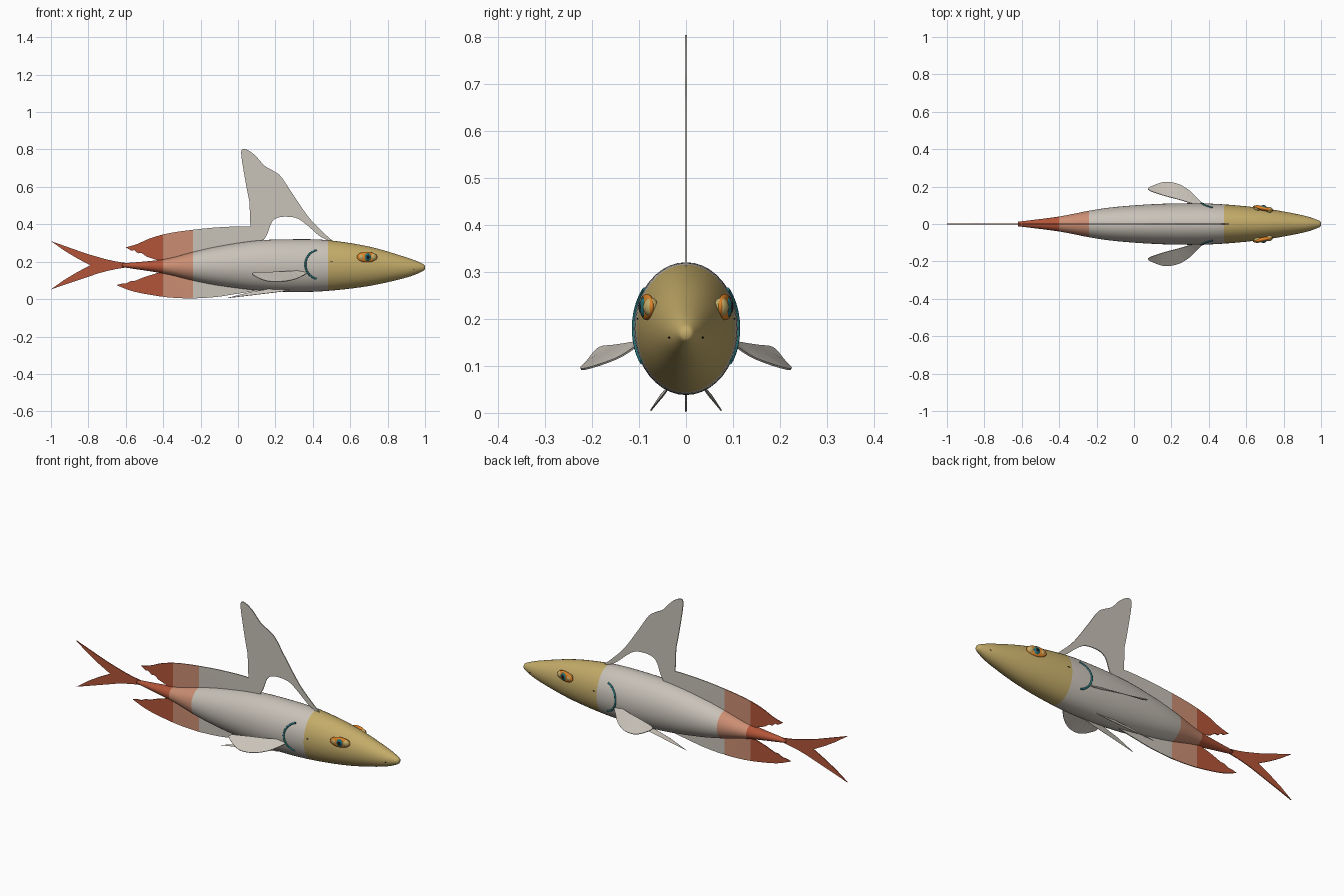
import bpy, bmesh, math
from mathutils import Vector

cube = bpy.data.objects.get("Cube")
if cube:
    bpy.data.objects.remove(cube, do_unlink=True)


def material(name, rgb):
    m = bpy.data.materials.new(name)
    m.use_nodes = True
    m.diffuse_color = (*rgb, 1)
    m.node_tree.nodes["Principled BSDF"].inputs["Base Color"].default_value = (*rgb, 1)
    return m


yellow = material("ochre_yellow", (0.55, 0.41, 0.14))
white = material("pale_grey", (0.58, 0.54, 0.48))
salmon = material("salmon", (0.60, 0.27, 0.17))
red = material("brick_red", (0.45, 0.09, 0.04))
orange = material("orange", (0.75, 0.23, 0.02))
teal = material("dark_teal", (0.02, 0.16, 0.18))
black = material("black", (0.01, 0.01, 0.01))

BANDS = (yellow, white, salmon, red)
CUTS = (0.48, -0.24, -0.40)


def smooth_points(points, steps=5, closed=False):
    """Catmull-Rom curve through the points."""
    pts = [Vector(p) for p in points]
    n, out = len(pts), []
    for i in range(n if closed else n - 1):
        if closed:
            a, b, c, d = (pts[(i + k) % n] for k in (-1, 0, 1, 2))
        else:
            a, b, c, d = pts[max(i - 1, 0)], pts[i], pts[i + 1], pts[min(i + 2, n - 1)]
        for s in range(steps):
            t = s / steps
            out.append(b + ((c - a) * t + (2 * a - 5 * b + 4 * c - d) * t * t
                            + (3 * b - a - 3 * c + d) * t ** 3) / 2)
    return out if closed else out + [pts[-1]]


def finish(name, bm, mats, smooth=True):
    mesh = bpy.data.meshes.new(name)
    bm.normal_update()
    bm.to_mesh(mesh)
    bm.free()
    for m in mats:
        mesh.materials.append(m)
    for p in mesh.polygons:
        p.use_smooth = smooth
    ob = bpy.data.objects.new(name, mesh)
    bpy.context.collection.objects.link(ob)
    return ob


def paint_bands(bm, first=0):
    """Colour faces by their place along the body."""
    for f in bm.faces:
        x = f.calc_center_median().x
        f.material_index = max(first, sum(x < c for c in CUTS))


# Body: elliptical rings along a smooth profile (x, top, bottom, half width)
profile = smooth_points_4 = [
    (1.0, 0.176, 0.162, 0.007), (0.985, 0.19, 0.148, 0.02), (0.9, 0.223, 0.115, 0.047),
    (0.7, 0.281, 0.07, 0.083), (0.48, 0.315, 0.044, 0.105), (0.3, 0.32, 0.038, 0.111),
    (0.1, 0.313, 0.047, 0.106), (-0.1, 0.283, 0.072, 0.091), (-0.24, 0.252, 0.099, 0.071),
    (-0.40, 0.212, 0.137, 0.04), (-0.62, 0.191, 0.171, 0.012)]
stations = smooth_points(profile)
SIDES = 40


def surface(x, z, side):
    """Point on the body side at a given x and z."""
    for a, b in zip(stations, stations[1:]):
        if b[0] <= x <= a[0]:
            s = a.lerp(b, (a[0] - x) / (a[0] - b[0]))
            mid, h = (s[1] + s[2]) / 2, (s[1] - s[2]) / 2
            return Vector((x, side * s[3] * math.sqrt(max(0, 1 - ((z - mid) / h) ** 2)), z))


bm = bmesh.new()
rings = []
for x, top, low, w in stations:
    rings.append([bm.verts.new((x, w * math.sin(k * math.tau / SIDES),
                                (top + low) / 2 + (top - low) / 2 * math.cos(k * math.tau / SIDES)))
                  for k in range(SIDES)])
for r, q in zip(rings, rings[1:]):
    for k in range(SIDES):
        j = (k + 1) % SIDES
        bm.faces.new((r[k], r[j], q[j], q[k]))
bm.faces.new(rings[0])
bm.faces.new(rings[-1])
bmesh.ops.recalc_face_normals(bm, faces=bm.faces)
paint_bands(bm)
finish("body", bm, BANDS)


# Fins: thin sheets cut at the colour boundaries
def fin(name, outline, first=1, thickness=0.005):
    bm = bmesh.new()
    face = bm.faces.new([bm.verts.new(p) for p in outline])
    bmesh.ops.triangulate(bm, faces=[face])
    for c in CUTS:
        bmesh.ops.bisect_plane(bm, geom=bm.verts[:] + bm.edges[:] + bm.faces[:],
                               plane_co=(c, 0, 0), plane_no=(1, 0, 0))
    paint_bands(bm, first)
    ob = finish(name, bm, BANDS, smooth=False)
    solid = ob.modifiers.new("thickness", "SOLIDIFY")
    solid.thickness = thickness
    solid.offset = 0
    return ob


def upright(points):
    return [(x, 0, z) for x, z in points]


sail = [(0.51, 0.305), (0.46, 0.352), (0.38, 0.435), (0.29, 0.565), (0.23, 0.655), (0.19, 0.685),
        (0.14, 0.715), (0.09, 0.77), (0.045, 0.80), (0.02, 0.797), (0.02, 0.75), (0.045, 0.6),
        (0.075, 0.45), (0.08, 0.39), (0.07, 0.3), (0.12, 0.3), (0.155, 0.345), (0.18, 0.41),
        (0.215, 0.436), (0.27, 0.44), (0.32, 0.43), (0.37, 0.395), (0.44, 0.335)]
fin("dorsal_sail", smooth_points(upright(sail), 4, True))

rear_top = [(0.14, 0.30), (0.13, 0.36), (0.07, 0.388), (-0.1, 0.384), (-0.22, 0.373), (-0.33, 0.359),
            (-0.41, 0.343), (-0.48, 0.321), (-0.54, 0.294), (-0.6, 0.277)]
rear_top_end = [(-0.57, 0.259), (-0.555, 0.262), (-0.535, 0.245), (-0.515, 0.246),
                (-0.49, 0.228), (-0.38, 0.19), (-0.24, 0.2), (0, 0.25)]
fin("rear_dorsal_fin", smooth_points(upright(rear_top)) + upright(rear_top_end))

anal = [(0.16, 0.06), (0.08, 0.043), (-0.02, 0.026), (-0.12, 0.011), (-0.24, 0.004),
        (-0.36, 0.008), (-0.47, 0.023), (-0.57, 0.044), (-0.65, 0.075)]
anal_end = [(-0.62, 0.083), (-0.6, 0.083), (-0.57, 0.098), (-0.55, 0.098),
            (-0.5, 0.118), (-0.38, 0.155), (-0.24, 0.15), (0, 0.09)]
fin("anal_fin", smooth_points(upright(anal)) + upright(anal_end))

upper = [(-0.58, 0.19), (-0.68, 0.207), (-0.79, 0.237), (-0.9, 0.272), (-1.0, 0.31)]
inner = [(-0.93, 0.26), (-0.86, 0.218), (-0.79, 0.181)]
half = smooth_points(upright(upper)) + upright(inner)
lower = [(x, y, 0.362 - z) for x, y, z in reversed(half[:-1])]
fin("tail_fin", [tuple(p) for p in half] + lower)

# Paired fins, gill lines, eyes and nostrils
pectoral = [(0.38, 0.095, 0.15), (0.34, 0.135, 0.122), (0.3, 0.175, 0.105), (0.24, 0.212, 0.094),
            (0.17, 0.224, 0.094), (0.115, 0.21, 0.11), (0.075, 0.185, 0.138),
            (0.15, 0.155, 0.143), (0.25, 0.128, 0.147), (0.34, 0.1, 0.152)]
pelvic = [(0.33, 0.036, 0.054), (0.2, 0.049, 0.036), (-0.06, 0.075, 0.005),
          (0.06, 0.055, 0.036), (0.18, 0.038, 0.056)]


def ball(name, centre, radii, mat, turn=0):
    bpy.ops.mesh.primitive_uv_sphere_add(segments=24, ring_count=14, radius=1, location=centre)
    ob = bpy.context.object
    ob.name = name
    ob.scale = radii
    ob.rotation_euler.z = turn
    ob.data.materials.append(mat)
    bpy.ops.object.shade_smooth()


for side, tag in ((1, "left"), (-1, "right")):
    fin(tag + "_pectoral_fin", [(x, side * y, z) for x, y, z in smooth_points(pectoral, 4, True)],
        thickness=0.004)
    fin(tag + "_pelvic_fin", [(x, side * y, z) for x, y, z in pelvic], thickness=0.003)

    arc = bpy.data.curves.new(tag + "_gill_line", "CURVE")
    arc.dimensions = "3D"
    arc.bevel_depth = 0.005
    arc.use_fill_caps = True
    line = arc.splines.new("POLY")
    line.points.add(16)
    for i, p in enumerate(line.points):
        a = math.radians(-75 + i * 150 / 16)
        p.co = (*surface(0.44 - 0.08 * math.cos(a), 0.185 + 0.08 * math.sin(a), side), 1)
    arc.materials.append(teal)
    bpy.context.collection.objects.link(bpy.data.objects.new(tag + "_gill_line", arc))

    turn = -side * 0.2
    ball(tag + "_eye_rim", (0.69, side * 0.083, 0.225), (0.056, 0.012, 0.028), orange, turn)
    for dx, dy in ((0.032, -0.008), (-0.03, 0.002)):
        ball(tag + "_eyelid", (0.69 + dx, side * (0.083 + dy), 0.225),
             (0.02, 0.016, 0.02), yellow, turn)
    ball(tag + "_iris", (0.693, side * 0.087, 0.225), (0.021, 0.012, 0.022), teal, turn)
    ball(tag + "_pupil", (0.694, side * 0.095, 0.225), (0.01, 0.006, 0.011), black, turn)
    ball(tag + "_nostril", surface(0.94, 0.16, side), (0.005, 0.002, 0.002), black, turn)
    ball(tag + "_side_pore", surface(0.5, 0.2, side), (0.009, 0.002, 0.002), black)
